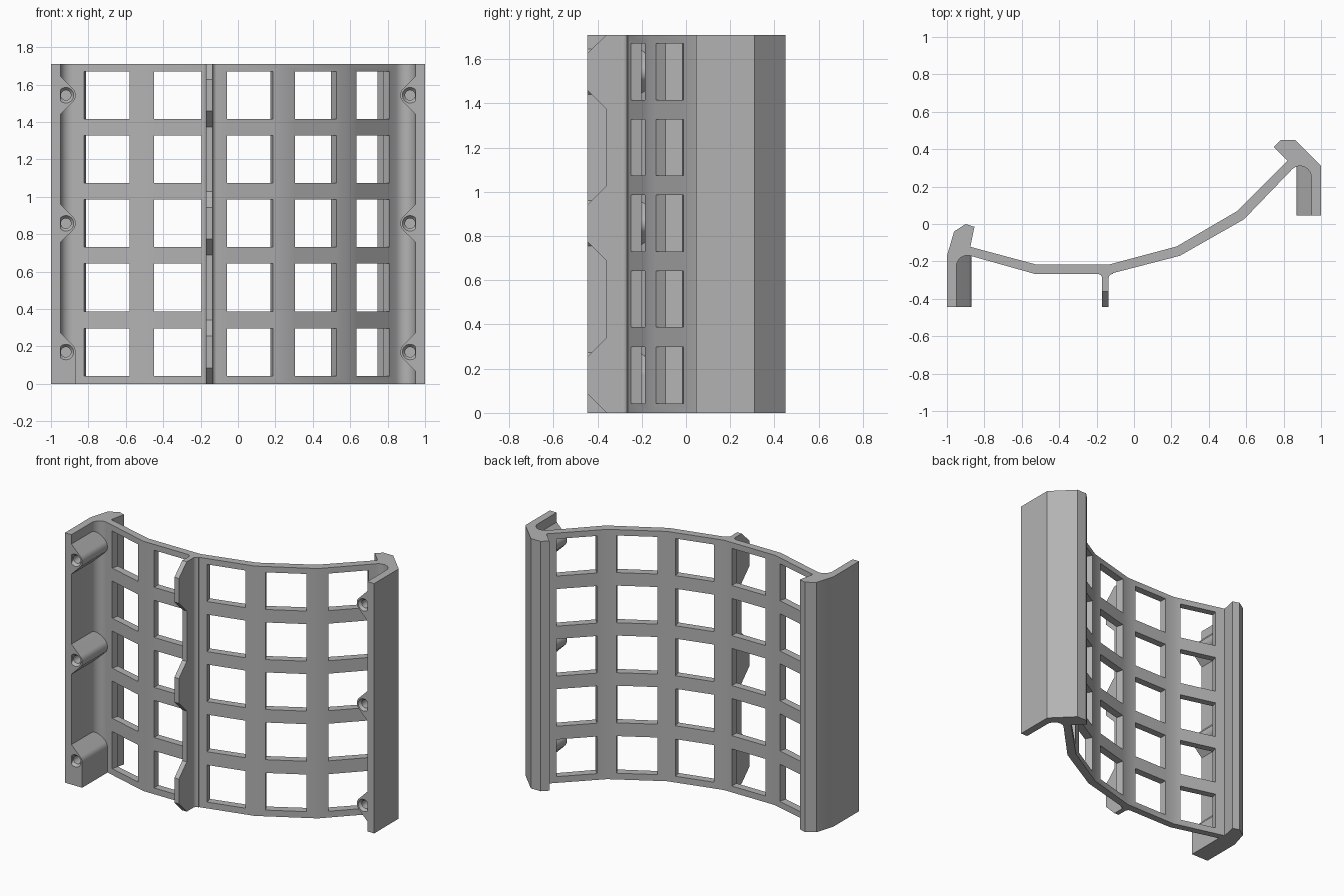
import bpy, bmesh, math
from mathutils import Matrix, Vector

if "Cube" in bpy.data.objects:
    bpy.data.objects.remove(bpy.data.objects["Cube"])

HEIGHT = 1.71
FRONT = {-1: -0.445, 1: 0.045}      # front edge of each side wall
ROWS = [0.17, 0.515, 0.858, 1.2, 1.543]
SCREWS = [0.17, 0.858, 1.543]

grey = bpy.data.materials.new("plain grey")
grey.use_nodes = True
colour = (0.45, 0.45, 0.45, 1)
grey.diffuse_color = colour
grey.node_tree.nodes["Principled BSDF"].inputs["Base Color"].default_value = colour


def finish(name, bm, cutter=False):
    bmesh.ops.recalc_face_normals(bm, faces=bm.faces)
    mesh = bpy.data.meshes.new(name)
    bm.to_mesh(mesh)
    bm.free()
    mesh.materials.append(grey)
    obj = bpy.data.objects.new(name, mesh)
    bpy.context.collection.objects.link(obj)
    obj.hide_render = cutter
    return obj


def prism(name, points, sweep):
    """Fill an outline of 3D points and extrude it along a vector."""
    bm = bmesh.new()
    face = bm.faces.new([bm.verts.new(p) for p in points])
    grown = bmesh.ops.extrude_face_region(bm, geom=[face])
    verts = [v for v in grown["geom"] if isinstance(v, bmesh.types.BMVert)]
    bmesh.ops.translate(bm, verts=verts, vec=sweep)
    return finish(name, bm)


def arc(cx, cy, r, start, end, steps=8):
    angles = [math.radians(start + (end - start) * i / steps) for i in range(steps + 1)]
    return [(cx + r * math.cos(a), cy + r * math.sin(a)) for a in angles]


def cut(obj, cutter):
    mod = obj.modifiers.new("cut", "BOOLEAN")
    mod.operation = "DIFFERENCE"
    mod.solver = "EXACT"
    mod.object = cutter
    bpy.context.view_layer.objects.active = obj
    bpy.ops.object.modifier_apply(modifier=mod.name)
    bpy.data.objects.remove(cutter)


def smooth(obj):
    bpy.ops.object.select_all(action="DESELECT")
    obj.select_set(True)
    bpy.context.view_layer.objects.active = obj
    bpy.ops.object.shade_smooth_by_angle(angle=math.radians(30))


# Curved panel with both hooked side walls, as one plan outline
front_line = [(-0.53, -0.267), (-0.13, -0.267), (0.245, -0.17), (0.588, 0.025)]
back_line = [(0.55, 0.068), (0.228, -0.12), (-0.135, -0.217), (-0.522, -0.217)]
left_hook = [(-0.875, -0.122), (-0.853, -0.015), (-0.9, 0.0), (-0.962, -0.04), (-1, -0.17)]
right_hook = [(1, 0.31), (0.86, 0.45), (0.785, 0.45), (0.747, 0.412), (0.82, 0.338)]
outline = ([(-1, FRONT[-1]), (-0.95, FRONT[-1])]
           + arc(-0.89, -0.228, 0.06, 180, 75)
           + front_line
           + arc(0.888, 0.25, 0.06, 135, 0)
           + [(0.948, FRONT[1]), (1, FRONT[1])]
           + right_hook + back_line + left_hook)
panel = prism("curved_panel", [(x, y, 0) for x, y in outline], (0, 0, HEIGHT))

# Windows: square openings cut square to each facet
windows = [((-0.702, -0.22), -15), ((-0.322, -0.267), 0), ((0.063, -0.217), 14.5),
           ((0.415, -0.073), 29.6), ((0.725, 0.162), 45)]
bm = bmesh.new()
for (x, y), angle in windows:
    for z in ROWS:
        place = (Matrix.Translation((x, y, z))
                 @ Matrix.Rotation(math.radians(angle), 4, "Z")
                 @ Matrix.Diagonal((0.254, 0.16, 0.254, 1)))
        bmesh.ops.create_cube(bm, size=1, matrix=place)
cut(panel, finish("window_cutter", bm, True))
smooth(panel)

# Front rib with three sloped tabs
low, high, slope = -0.36, -0.445, 0.085
side = [(-0.24, 0)]
for z in SCREWS:
    for y, dz in ((low, -0.085 - slope), (high, -0.085), (high, 0.085), (low, 0.085 + slope)):
        side.append((y, min(max(z + dz, 0), HEIGHT)))
side.append((-0.24, HEIGHT))
prism("front_rib", [(-0.17, y, z) for y, z in side], (0.034, 0, 0))

# Small fillets where the rib meets the panel
for name, x, d in (("rib_fillet_right", -0.17, -1), ("rib_fillet_left", -0.136, 1)):
    curve = [(x + d * (0.025 - 0.025 * math.cos(t)), -0.292 + 0.025 * math.sin(t))
             for t in (math.radians(15 * i) for i in range(7))]
    points = curve + [(x + d * 0.025, -0.25), (x - d * 0.005, -0.25), (x - d * 0.005, -0.292)]
    smooth(prism(name, [(px, py, 0) for px, py in points], (0, 0, HEIGHT)))


# Screw bosses with countersunk blind holes
def boss(name, s, z, to_floor):
    y, back = FRONT[s], (-0.15 if s < 0 else 0.33)
    nose = arc(0.92, z, 0.052, 135, 180 if to_floor else 225, 12)
    shape = [(0.975, z + 0.128)] + nose
    shape += [(0.868, 0), (0.975, 0)] if to_floor else [(0.975, z - 0.128)]
    obj = prism(name, [(s * px, y, pz) for px, pz in shape], (0, back - y, 0))
    for r1, r2, start, end in ((0.027, 0.027, -0.02, 0.16), (0.05, 0.025, -0.01, 0.02)):
        drill = bmesh.new()
        place = (Matrix.Translation((s * 0.92, y + (start + end) / 2, z))
                 @ Matrix.Rotation(math.radians(-90), 4, "X"))
        bmesh.ops.create_cone(drill, cap_ends=True, segments=24, radius1=r1,
                              radius2=r2, depth=end - start, matrix=place)
        cut(obj, finish("drill", drill, True))
    smooth(obj)


for s, label in ((-1, "right"), (1, "left")):
    for z, level in zip(SCREWS, ("lower", "middle", "upper")):
        boss(f"{label}_{level}_boss", s, z, s < 0 and level == "lower")
